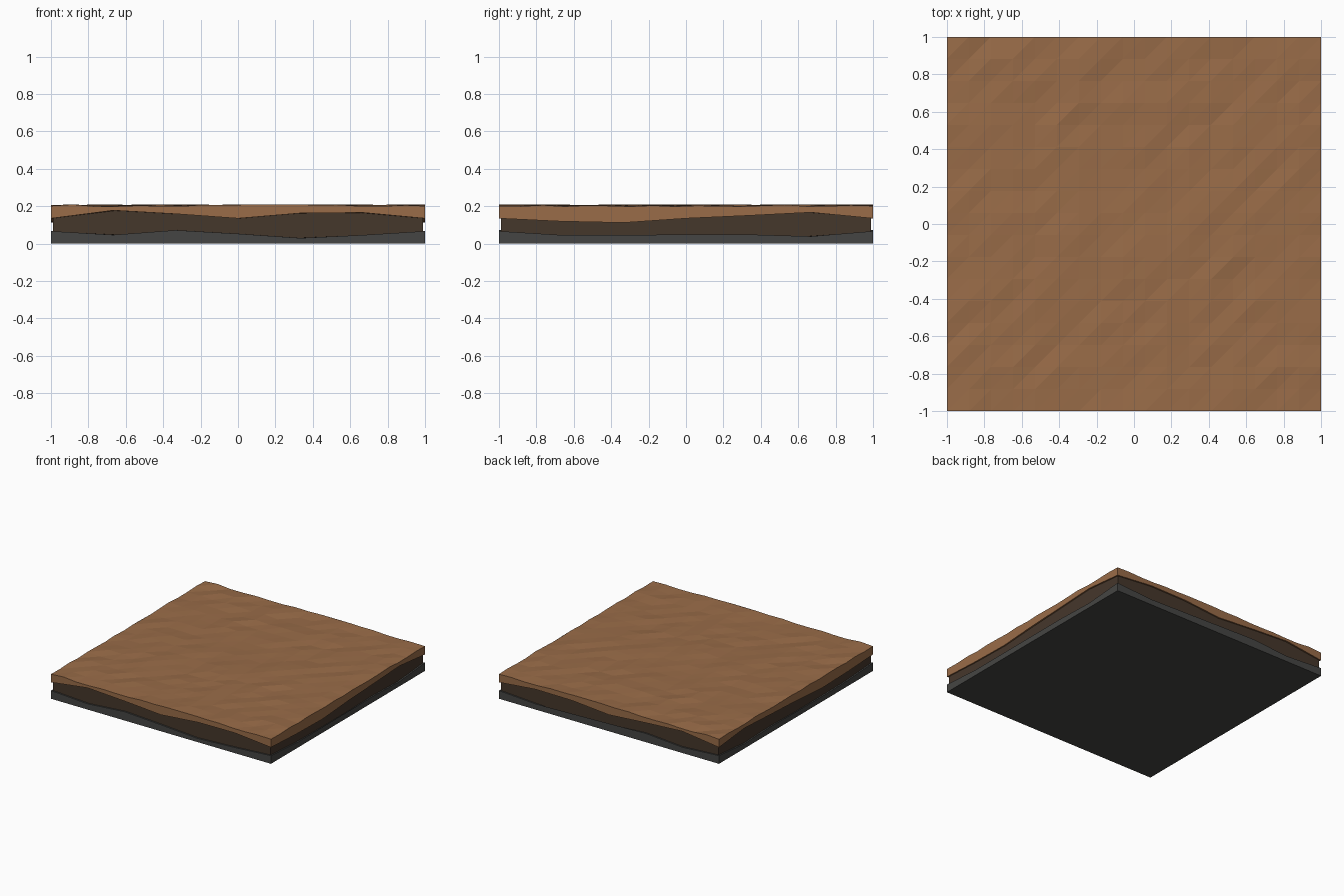
import bpy, bmesh, random

if "Cube" in bpy.data.objects:
    bpy.data.objects.remove(bpy.data.objects["Cube"])

random.seed(7)

# Wavy seam heights along the front/back (x) and the sides (y), 7 evenly spaced points each
SOIL_X = [.135, .178, .159, .135, .163, .166, .135]
SOIL_Y = [.135, .119, .112, .135, .150, .167, .135]
ROCK_X = [.067, .047, .072, .053, .030, .046, .067]
ROCK_Y = [.067, .046, .042, .041, .049, .039, .067]


def sample(profile, t):
    s = min(max((t + 1) * 3, 0), 6)
    i = min(int(s), 5)
    return profile[i] + (profile[i + 1] - profile[i]) * (s - i)


def seam(px, py):
    """Surface meeting both edge profiles, flattening toward the middle."""
    base = px[0]
    return lambda x, y, i, j: (base + (sample(px, x) - base) * abs(y)
                               + (sample(py, y) - base) * abs(x))


N_TOP = 17
bumps = [[random.uniform(.198, .210) for _ in range(N_TOP)] for _ in range(N_TOP)]


def ground(x, y, i, j):
    return bumps[i % N_TOP][j % N_TOP]      # opposite edges match


def sheet(bm, half, n, height, up):
    """Triangulated grid; returns its vertices as [i][j]."""
    g = []
    for i in range(n + 1):
        row = []
        for j in range(n + 1):
            x, y = half * (2 * i / n - 1), half * (2 * j / n - 1)
            row.append(bm.verts.new((x, y, height(x, y, i, j))))
        g.append(row)
    for i in range(n):
        for j in range(n):
            a, b, c, d = g[i][j], g[i + 1][j], g[i + 1][j + 1], g[i][j + 1]
            for tri in ((a, b, c), (a, c, d)):
                bm.faces.new(tri if up else tri[::-1])
    return g


def edges(g):
    """Four border runs, counter-clockwise from the front."""
    return [[r[0] for r in g], g[-1], [r[-1] for r in g][::-1], g[0][::-1]]


def layer(name, half, low, n_low, high, n_high, color):
    bm = bmesh.new()
    bottom = sheet(bm, half, n_low, low, False)
    top = sheet(bm, half, n_high, high, True)
    for lo, hi in zip(edges(bottom), edges(top)):
        bm.faces.new(lo + hi[::-1])
    bmesh.ops.triangulate(bm, faces=[f for f in bm.faces if len(f.verts) > 3],
                          ngon_method='EAR_CLIP')
    me = bpy.data.meshes.new(name)
    bm.to_mesh(me)
    bm.free()
    mat = bpy.data.materials.new(name)
    mat.diffuse_color = (*color, 1)
    mat.use_nodes = True
    mat.node_tree.nodes["Principled BSDF"].inputs["Base Color"].default_value = mat.diffuse_color
    me.materials.append(mat)
    ob = bpy.data.objects.new(name, me)
    bpy.context.collection.objects.link(ob)
    return ob


soil_seam = seam(SOIL_X, SOIL_Y)
rock_seam = seam(ROCK_X, ROCK_Y)

# Grey rock base, slightly recessed dark subsoil, bumpy brown topsoil
layer("rock_layer", 1, lambda x, y, i, j: 0, 1, rock_seam, 6, (.06, .06, .057))
layer("subsoil_layer", .988, rock_seam, 6, soil_seam, 6, (.06, .038, .024))
layer("topsoil_layer", 1, soil_seam, 6, ground, N_TOP, (.32, .15, .065))
